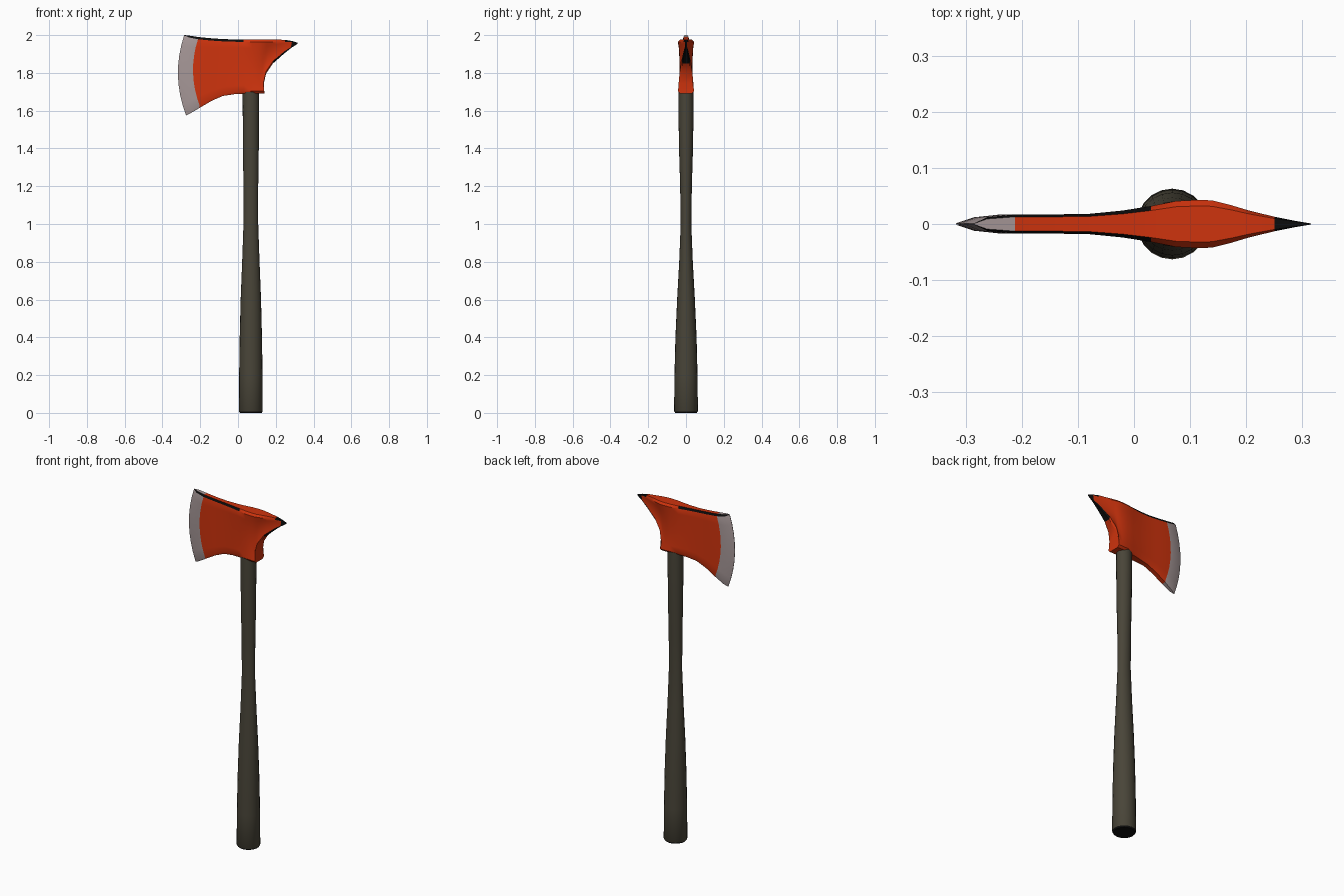
import bpy, bmesh, math

if "Cube" in bpy.data.objects:
    bpy.data.objects.remove(bpy.data.objects["Cube"])


def material(name, rgb):
    m = bpy.data.materials.new(name)
    m.diffuse_color = (*rgb, 1)
    m.use_nodes = True
    m.node_tree.nodes["Principled BSDF"].inputs["Base Color"].default_value = m.diffuse_color
    return m


RED = material("red paint", (0.62, 0.033, 0.004))
STEEL = material("bare steel", (0.38, 0.31, 0.31))
WOOD = material("dark handle", (0.066, 0.059, 0.040))
BLACK = material("black", (0.004, 0.004, 0.004))


def loft(name, rings, mats, mat_rule, angle):
    """Skin closed rings of points and cap both ends; mat_rule(ring, side)."""
    bm = bmesh.new()
    vs = [[bm.verts.new(p) for p in r] for r in rings]
    n = len(rings[0])
    for i in range(len(vs) - 1):
        for j in range(n):
            k = (j + 1) % n
            f = bm.faces.new((vs[i][j], vs[i][k], vs[i + 1][k], vs[i + 1][j]))
            f.material_index = mat_rule(i, j)
    bm.faces.new(vs[0][::-1]).material_index = mat_rule(0, 0)
    bm.faces.new(vs[-1]).material_index = mat_rule(len(vs) - 2, 0)
    bmesh.ops.recalc_face_normals(bm, faces=bm.faces)
    me = bpy.data.meshes.new(name)
    bm.to_mesh(me)
    bm.free()
    for m in mats:
        me.materials.append(m)
    ob = bpy.data.objects.new(name, me)
    bpy.context.collection.objects.link(ob)
    bpy.context.view_layer.objects.active = ob
    ob.select_set(True)
    bpy.ops.object.shade_smooth_by_angle(angle=math.radians(angle))
    ob.select_set(False)
    return ob


# Handle: oval sections (z, half width x, half width y), black butt
sections = [(0.0, 0.058, 0.057), (0.008, 0.063, 0.063), (0.2, 0.062, 0.061),
            (0.4, 0.059, 0.056), (0.6, 0.054, 0.047), (0.8, 0.046, 0.036),
            (1.0, 0.039, 0.028), (1.2, 0.039, 0.031), (1.4, 0.042, 0.037),
            (1.6, 0.043, 0.040), (1.70, 0.043, 0.039)]
SIDES = 20
handle = [[(0.068 + a * math.cos(2 * math.pi * k / SIDES),
            b * math.sin(2 * math.pi * k / SIDES), z) for k in range(SIDES)]
          for z, a, b in sections]
loft("handle", handle, [WOOD, BLACK], lambda i, j: 1 if i == 0 else 0, 40)

# Head: upright sections (bottom x, z, top x, z, mid x, half thickness, waist factor)
columns = [
    (-0.275, 1.575, -0.285, 2.000, -0.318, 0.001, 1.0),
    (-0.250, 1.587, -0.262, 1.998, -0.285, 0.012, 1.0),
    (-0.203, 1.615, -0.212, 1.990, -0.238, 0.017, 1.0),
    (-0.140, 1.652, -0.140, 1.983, -0.150, 0.017, 1.0),
    (-0.080, 1.678, -0.080, 1.979, -0.082, 0.018, 1.0),
    (-0.020, 1.687, -0.020, 1.977, -0.020, 0.024, 0.95),
    (0.030, 1.690, 0.030, 1.976, 0.030, 0.032, 0.92),
    (0.075, 1.691, 0.075, 1.976, 0.075, 0.041, 0.84),
    (0.115, 1.691, 0.115, 1.976, 0.112, 0.043, 0.74),
    (0.139, 1.691, 0.140, 1.976, 0.130, 0.042, 0.65),
    (0.137, 1.745, 0.155, 1.976, 0.143, 0.038, 0.65),
    (0.148, 1.795, 0.175, 1.976, 0.158, 0.033, 0.70),
    (0.185, 1.850, 0.205, 1.976, 0.195, 0.024, 0.78),
    (0.245, 1.903, 0.250, 1.975, 0.247, 0.013, 0.9),
    (0.280, 1.931, 0.285, 1.969, 0.283, 0.006, 1.0),
    (0.315, 1.954, 0.315, 1.960, 0.315, 0.001, 1.0),
]
ROWS = 8
N = 2 * (ROWS + 3)


def head_ring(c):
    bx, bz, tx, tz, mx, w, waist = c
    ch = min(0.012, 0.15 * (tz - bz), 0.8 * w)      # rim chamfer
    half = [(bx, 0.75 * w, bz)]
    for r in range(ROWS + 1):
        t = r / ROWS
        q = 4 * t * (1 - t)
        x = bx + (tx - bx) * t + (mx - (bx + tx) / 2) * q
        half.append((x, w * (1 - (1 - waist) * q), bz + ch + (tz - bz - 2 * ch) * t))
    half.append((tx, 0.75 * w, tz))
    return half + [(x, -y, z) for x, y, z in reversed(half)]


def head_colour(i, j):
    rim_top = j in (ROWS + 1, ROWS + 3)
    top, under = j == ROWS + 2, j in (0, N - 2, N - 1)
    if i >= 14 or (i >= 13 and (top or rim_top)) or (i >= 12 and under):
        return 2                                    # black spike tip
    if i < 6 and rim_top:
        return 2                                    # thin black rim
    return 1 if i < 2 else 0                        # steel cutting edge


loft("axe_head", [head_ring(c) for c in columns], [RED, STEEL, BLACK],
     head_colour, 35)
